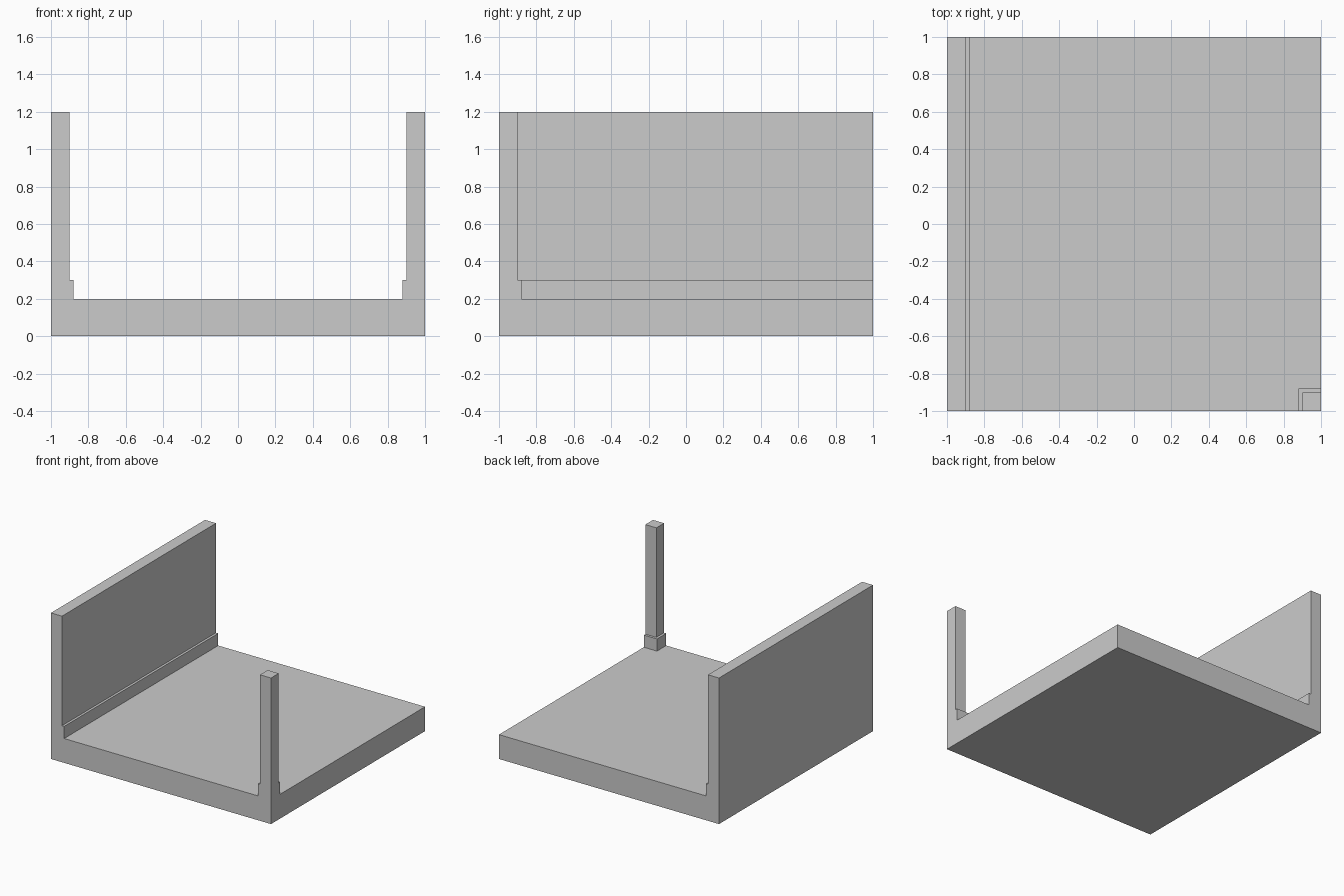
import bpy
import bmesh
from mathutils import Vector

if "Cube" in bpy.data.objects:
    bpy.data.objects.remove(bpy.data.objects["Cube"])


def box(name, lo, hi):
    """Axis-aligned box between two opposite corners."""
    lo, hi = Vector(lo), Vector(hi)
    bm = bmesh.new()
    bmesh.ops.create_cube(bm, size=1.0)
    bmesh.ops.scale(bm, vec=hi - lo, verts=bm.verts)
    bmesh.ops.translate(bm, vec=(lo + hi) / 2, verts=bm.verts)
    mesh = bpy.data.meshes.new(name)
    bm.to_mesh(mesh)
    bm.free()
    obj = bpy.data.objects.new(name, mesh)
    bpy.context.collection.objects.link(obj)
    return obj


FLOOR, SKIRT, TOP = 0.2, 0.3, 1.2   # heights
WALL, LIP = 0.1, 0.12               # wall and skirting thickness

# Floor slab
box("floor", (-1, -1, 0), (1, 1, FLOOR))

# Left wall standing on its skirting board
box("wall_skirting", (-1, -1, FLOOR), (-1 + LIP, 1, SKIRT))
box("wall", (-1, -1, SKIRT), (-1 + WALL, 1, TOP))

# Front right corner post standing on its skirting block
box("post_skirting", (1 - LIP, -1, FLOOR), (1, -1 + LIP, SKIRT))
box("corner_post", (1 - WALL, -1, SKIRT), (1, -1 + WALL, TOP))
